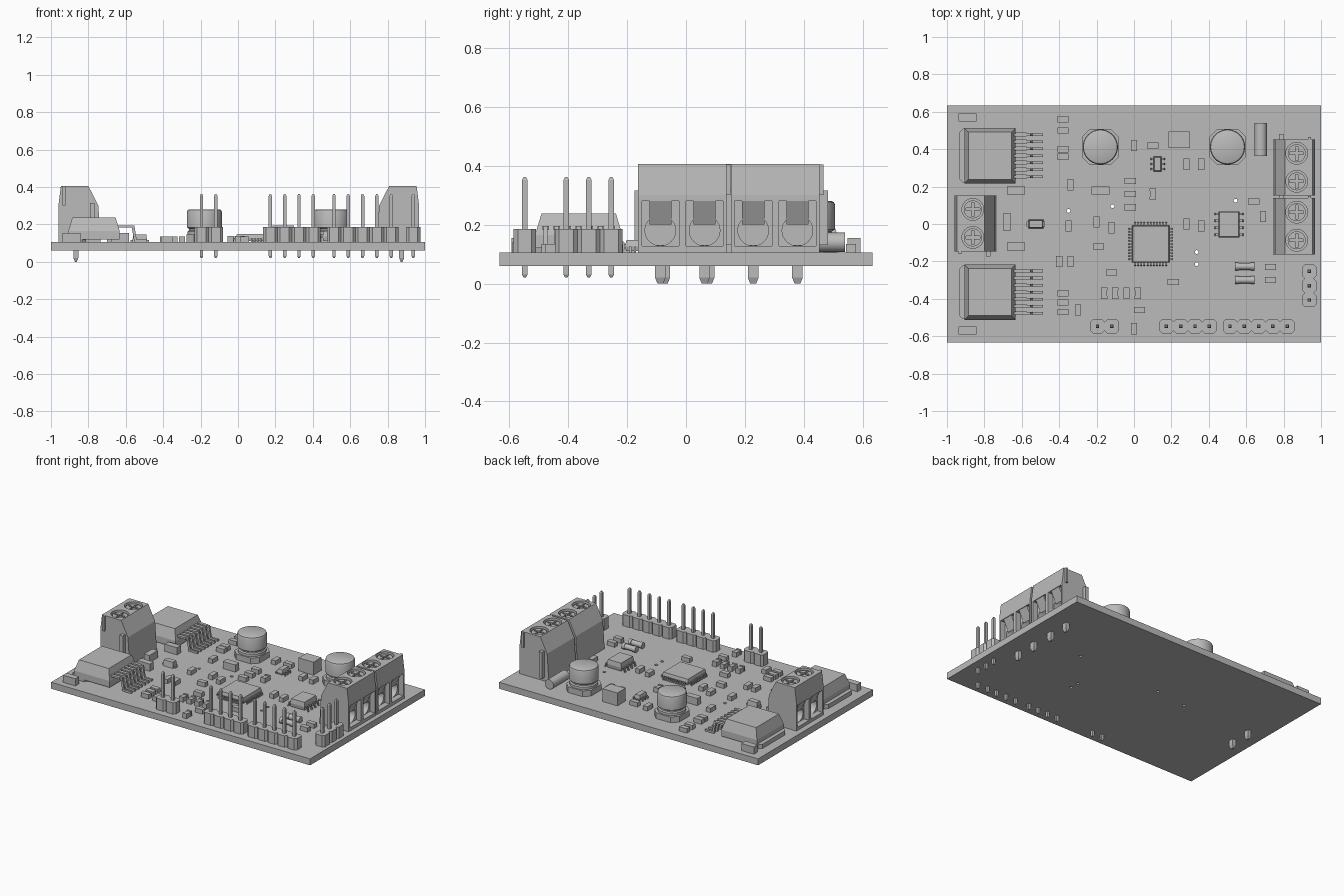
import bpy, bmesh
from math import pi, radians
from mathutils import Matrix, Vector

if "Cube" in bpy.data.objects:
    bpy.data.objects.remove(bpy.data.objects["Cube"])

GREY = (0.5, 0.5, 0.5, 1)
grey = bpy.data.materials.new("plain_grey")
grey.use_nodes = True
grey.diffuse_color = GREY
grey.node_tree.nodes["Principled BSDF"].inputs["Base Color"].default_value = GREY

TOP = 0.105            # upper surface of the board
UNDER = 0.06           # lower surface of the board
I = Matrix.Identity(4)
UPRIGHT = Matrix.Rotation(pi / 2, 4, "X")   # turns a prism so it extrudes along z


def at(x, y, z=0, turn=0):
    return Matrix.Translation((x, y, z)) @ Matrix.Rotation(turn, 4, "Z")


def box(bm, x, y, z, M=I, top=0, bottom=0):
    """Box from (low, high) ranges, with optional inset of its top or bottom."""
    corners = []
    for height, inset in ((z[0], bottom), (z[1], top)):
        a, b, c, d = x[0] + inset, x[1] - inset, y[0] + inset, y[1] - inset
        corners.append([bm.verts.new(M @ Vector((u, v, height)))
                        for u, v in ((a, c), (b, c), (b, d), (a, d))])
    low, high = corners
    bm.faces.new(low[::-1])
    bm.faces.new(high)
    for i in range(4):
        j = (i + 1) % 4
        bm.faces.new((low[i], low[j], high[j], high[i]))


def block(bm, x, y, w, d, z0, z1, **kw):
    box(bm, (x - w / 2, x + w / 2), (y - d / 2, y + d / 2), (z0, z1), **kw)


def prism(bm, pts, depth, M=I):
    """Profile in the xz plane, extruded evenly along y."""
    ends = [[bm.verts.new(M @ Vector((u, s * depth / 2, v))) for u, v in pts] for s in (-1, 1)]
    bm.faces.new(ends[0])
    bm.faces.new(ends[1][::-1])
    for i in range(len(pts)):
        j = (i + 1) % len(pts)
        bm.faces.new((ends[0][i], ends[1][i], ends[1][j], ends[0][j]))


def chamfered(w, d, c):
    a, b = w / 2, d / 2
    return [(c - a, -b), (a - c, -b), (a, c - b), (a, b - c),
            (a - c, b), (c - a, b), (-a, b - c), (-a, c - b)]


def rod(bm, centre, r, length, axis="Z"):
    turn = {"Z": I, "X": Matrix.Rotation(pi / 2, 4, "Y"), "Y": UPRIGHT}[axis]
    bmesh.ops.create_cone(bm, cap_ends=True, segments=32, radius1=r, radius2=r,
                          depth=length, matrix=Matrix.Translation(centre) @ turn)


def gull(bm, M, reach, height, width, t):
    """Bent lead leaving a package along local +x and landing on the board."""
    h, k = TOP + height, reach * 0.45
    prism(bm, [(-t, h - t), (k, h - t), (k + t, TOP), (reach, TOP), (reach, TOP + t),
               (k + 2 * t, TOP + t), (k + t, h), (-t, h)], width, M)


def finish(name, bm, M=I, smooth=False):
    bmesh.ops.recalc_face_normals(bm, faces=bm.faces)
    mesh = bpy.data.meshes.new(name)
    bm.to_mesh(mesh)
    bm.free()
    mesh.materials.append(grey)
    obj = bpy.data.objects.new(name, mesh)
    obj.matrix_world = M
    bpy.context.collection.objects.link(obj)
    if smooth:
        bpy.ops.object.select_all(action="DESELECT")
        obj.select_set(True)
        bpy.context.view_layer.objects.active = obj
        bpy.ops.object.shade_smooth_by_angle(angle=radians(35))
    return obj


def carve(obj, bm):
    """Subtract a cutter mesh, then throw the cutter away."""
    cutter = finish("cutter", bm, obj.matrix_world.copy())
    cutter.hide_render = True
    mod = obj.modifiers.new("cut", "BOOLEAN")
    mod.operation, mod.solver, mod.object = "DIFFERENCE", "EXACT", cutter
    bpy.context.view_layer.update()
    graph = bpy.context.evaluated_depsgraph_get()
    mesh = bpy.data.meshes.new_from_object(obj.evaluated_get(graph))
    obj.modifiers.clear()
    obj.data = mesh
    bpy.data.objects.remove(cutter)


# Circuit board with small through holes
bm = bmesh.new()
box(bm, (-1, 1), (-0.633, 0.633), (UNDER, TOP))
board = finish("board", bm)
bm = bmesh.new()
for x, y in ((-0.35, 0.07), (-0.115, 0.095), (0.335, -0.15), (0.335, -0.215), (0.543, 0.125)):
    rod(bm, (x, y, 0.08), 0.01, 0.2)
carve(board, bm)


# Screw terminals: wire openings face local +x
def terminal(name, x, y, turn):
    M, poles = at(x, y, 0, turn), (-0.075, 0.075)
    bm = bmesh.new()
    prism(bm, [(-0.128, TOP), (-0.115, 0.3), (-0.062, 0.405), (0.085, 0.405),
               (0.098, 0.3), (0.098, TOP)], 0.3)
    body = finish(name + "_body", bm, M)
    windows, bores, wells = bmesh.new(), bmesh.new(), bmesh.new()
    for p in poles:
        box(windows, (0.06, 0.2), (p - 0.063, p + 0.063), (0.127, 0.28))
        rod(bores, (0.06, p, 0.18), 0.052, 0.16, "X")
        rod(wells, (0, p, 0.42), 0.058, 0.09)
    for cutter in (windows, bores, wells):
        carve(body, cutter)
    # Interlocking ribs, clamp jaws and solder pins
    bm = bmesh.new()
    box(bm, (-0.095, -0.07), (0.14, 0.178), (0.13, 0.315))
    box(bm, (0.06, 0.075), (0.14, 0.163), (0.3, 0.404))
    for p in poles:
        prism(bm, [(0.055, 0.2), (0.055, 0.28), (0.094, 0.28)], 0.075, at(0, p))
        block(bm, 0.005, p, 0.026, 0.036, 0.02, 0.13)
        block(bm, 0.005, p, 0.026, 0.036, 0, 0.02, bottom=0.008)
    finish(name + "_ribs_and_pins", bm, M)
    # Cross-slotted screws
    bm = bmesh.new()
    for p in poles:
        rod(bm, (0, p, 0.38), 0.048, 0.03)
    screws = finish(name + "_screws", bm, M, True)
    for w, d in ((0.075, 0.014), (0.014, 0.075)):
        slot = bmesh.new()
        for p in poles:
            block(slot, 0, p, w, d, 0.38, 0.42)
        carve(screws, slot)


terminal("left_back_terminal", 0.87, 0.303, 0)
terminal("left_front_terminal", 0.87, -0.012, 0)
terminal("right_terminal", -0.862, 0.003, pi)

# Power packages with heat tab and seven leads
for side, y in (("back", 0.365), ("front", -0.364)):
    bm = bmesh.new()
    block(bm, -0.77, y, 0.274, 0.296, TOP + 0.015, 0.165)
    block(bm, -0.77, y, 0.274, 0.296, 0.165, 0.238, top=0.022)
    prism(bm, chamfered(0.12, 0.29, 0.02), 0.03, at(-0.874, y, TOP + 0.015) @ UPRIGHT)
    for i in range(-3, 4):
        M = at(-0.634, y + i * 0.0375)
        gull(bm, M, 0.148, 0.09, 0.014, 0.013)
        box(bm, (0, 0.06), (-0.011, 0.011), (0.182, 0.195), M)
    finish(side + "_power_package", bm)


# Pin headers
def header(name, x, y, count, turn=0):
    pitch = 0.0765
    bm = bmesh.new()
    for i in range(count):
        u = (i - (count - 1) / 2) * pitch
        prism(bm, chamfered(pitch, 0.075, 0.014), 0.08, at(u, 0, TOP + 0.04) @ UPRIGHT)
        block(bm, u, 0, 0.018, 0.018, 0.03, 0.352)
        block(bm, u, 0, 0.018, 0.018, 0.352, 0.362, top=0.005)
        block(bm, u, 0, 0.018, 0.018, 0.02, 0.03, bottom=0.005)
    finish(name, bm, at(x, y, 0, turn))


header("two_pin_header", -0.157, -0.547, 2)
header("four_pin_header", 0.288, -0.547, 4)
header("five_pin_header", 0.666, -0.547, 5)
header("three_pin_header", 0.937, -0.33, 3, pi / 2)

# Can capacitors: chamfered foot and turned can
for side, x in (("right", -0.18), ("left", 0.5)):
    bm = bmesh.new()
    prism(bm, chamfered(0.192, 0.192, 0.04), 0.04, at(x, 0.412, TOP + 0.02) @ UPRIGHT)
    finish(side + "_capacitor_foot", bm)
    bm = bmesh.new()
    outline = ((0, 0.14), (0.09, 0.14), (0.09, 0.162), (0.082, 0.168), (0.082, 0.176),
               (0.094, 0.184), (0.094, 0.266), (0.09, 0.276), (0.082, 0.28), (0, 0.28))
    ring = [bm.verts.new((r, 0, z)) for r, z in outline]
    edges = [bm.edges.new(pair) for pair in zip(ring, ring[1:])]
    bmesh.ops.spin(bm, geom=ring + edges, axis=(0, 0, 1), cent=(0, 0, 0),
                   angle=2 * pi, steps=40)
    bmesh.ops.remove_doubles(bm, verts=bm.verts, dist=0.0005)
    finish(side + "_capacitor_can", bm, at(x, 0.412), True)


# Leaded chips: count of leads along the x sides and the y sides
def chip(name, x, y, w, d, height, nx, ny, pitch, reach, lead):
    bm = bmesh.new()
    mid = TOP + height / 2
    block(bm, 0, 0, w, d, TOP + 0.005, mid, bottom=0.004)
    block(bm, 0, 0, w, d, mid, TOP + height, top=0.005)
    for quarter in range(4):
        count, half = (nx, w / 2) if quarter % 2 == 0 else (ny, d / 2)
        for i in range(count):
            M = Matrix.Rotation(quarter * pi / 2, 4, "Z") @ at(half, (i - (count - 1) / 2) * pitch)
            gull(bm, M, reach, height / 2, lead, 0.005)
    finish(name, bm, at(x, y))


chip("controller_chip", 0.089, -0.107, 0.2, 0.2, 0.043, 11, 11, 0.0165, 0.018, 0.008)
chip("driver_chip", 0.508, -0.002, 0.112, 0.14, 0.06, 4, 0, 0.037, 0.025, 0.013)
chip("regulator_chip", 0.126, 0.32, 0.044, 0.08, 0.04, 3, 0, 0.027, 0.015, 0.011)

# Square inductor
bm = bmesh.new()
block(bm, 0.241, 0.45, 0.115, 0.088, TOP, 0.195)
finish("inductor", bm)

# Round-bodied diodes
bm = bmesh.new()
rod(bm, (0.678, 0.452, 0.14), 0.033, 0.175, "Y")
for y in (-0.227, -0.3):
    rod(bm, (0.592, y, 0.127), 0.018, 0.09, "X")
    for s in (-1, 1):
        rod(bm, (0.592 + s * 0.042, y, 0.127), 0.021, 0.02, "X")
finish("round_diodes", bm, smooth=True)

# Small chips, placed in hundredths of a unit
CM = 0.01
wide = ((-38, 56), (-38, 50), (-38, 40), (-38, 36), (10, 42), (-2, 23), (-2, 16), (-2, 9),
        (-38, -37), (-38, -42), (-38, -47), (-19, -12), (-12, -26), (21, -31),
        (64, 12), (73, -23), (73, -30), (3, -46))
tall = ((0, 42), (-34, 21), (-35, -1), (-40, -20), (-34, -20), (-20, 1), (-12, -2),
        (28, 32), (28, 0), (36, -1), (69, 4), (-30, -46), (36, 32))
banded = ((10, 16), (-16, -37), (-10, -37), (-4, -37), (2, -37), (0, -56))
bm = bmesh.new()
for x, y in wide:
    block(bm, x * CM, y * CM, 0.06, 0.033, TOP, TOP + 0.03)
for x, y in tall:
    block(bm, x * CM, y * CM, 0.033, 0.06, TOP, TOP + 0.03)
for x, y in banded:
    block(bm, x * CM, y * CM, 0.03, 0.04, TOP, TOP + 0.03)
    for s in (-1, 1):
        block(bm, x * CM, y * CM + s * 0.023, 0.034, 0.014, TOP, TOP + 0.034)
finish("small_chips", bm)

# Larger chips
bm = bmesh.new()
for x, y in ((-18, 18), (-63, 18), (-63, -12), (-89, 57), (-89, -57)):
    block(bm, x * CM, y * CM, 0.096, 0.043, TOP, TOP + 0.05)
block(bm, -0.68, 0.01, 0.043, 0.092, TOP, TOP + 0.05)
block(bm, -0.525, 0, 0.08, 0.046, TOP, TOP + 0.04, top=0.005)
block(bm, -0.525, 0, 0.1, 0.025, TOP, TOP + 0.012)
finish("large_chips", bm)
